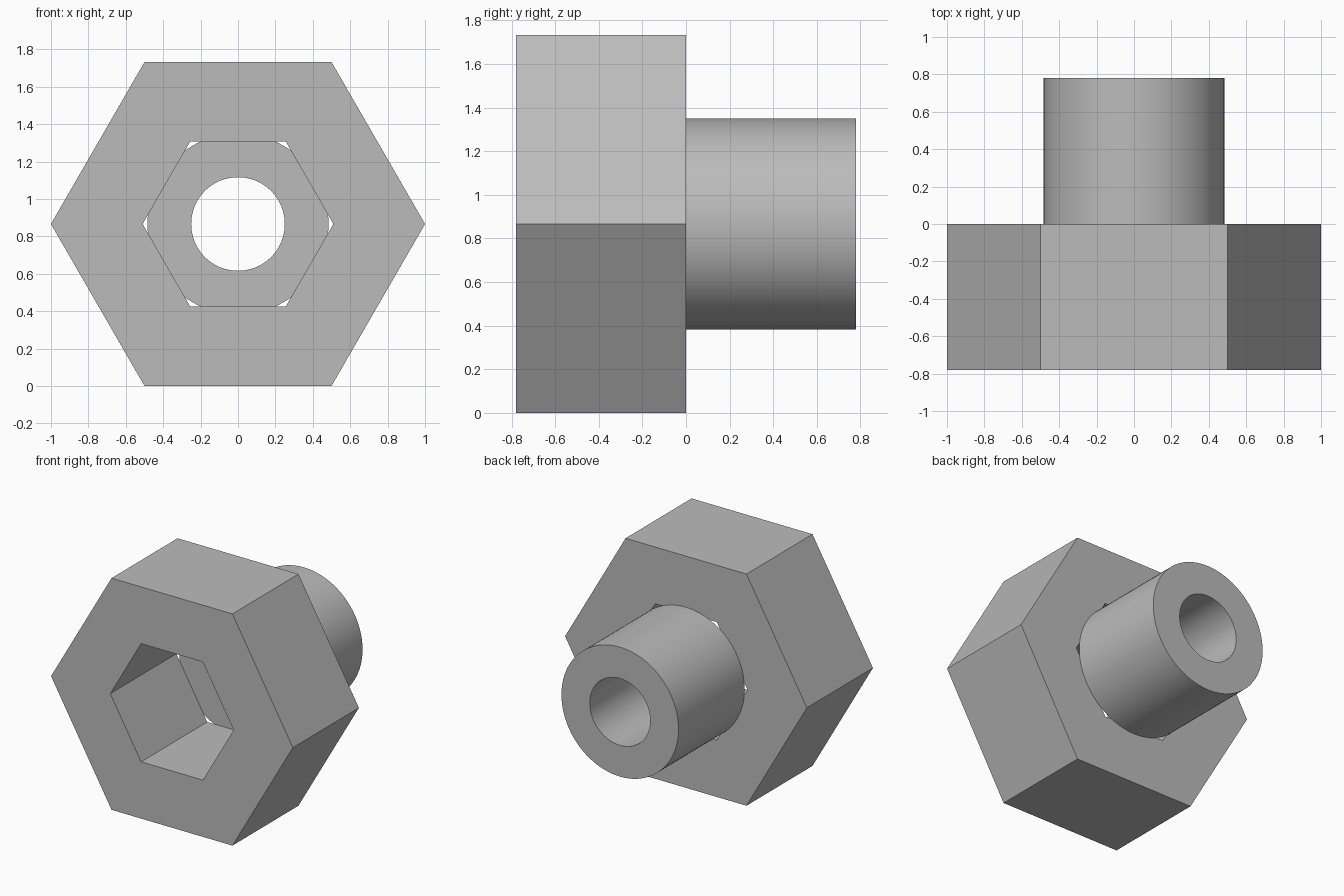
import bpy
import bmesh
from math import cos, sin, tau, radians

cube = bpy.data.objects.get("Cube")
if cube:
    bpy.data.objects.remove(cube, do_unlink=True)

CENTRE_Z = 0.866

metal = bpy.data.materials.new("plain grey")
metal.use_nodes = True
grey = (0.5, 0.5, 0.5, 1)
metal.diffuse_color = grey
metal.node_tree.nodes["Principled BSDF"].inputs["Base Color"].default_value = grey


def hollow_prism(name, sides, outer, inner, front, back, smooth=False):
    """Prism along y with a matching bore right through it."""
    bm = bmesh.new()
    loops = []
    for radius, y in ((outer, front), (outer, back), (inner, back), (inner, front)):
        loops.append([bm.verts.new((radius * cos(tau * i / sides), y,
                                    CENTRE_Z + radius * sin(tau * i / sides)))
                      for i in range(sides)])
    # Outer wall, back face, bore wall, front face
    for a, b in zip(loops, loops[1:] + loops[:1]):
        for i in range(sides):
            j = (i + 1) % sides
            bm.faces.new((a[i], a[j], b[j], b[i]))
    bmesh.ops.recalc_face_normals(bm, faces=bm.faces)
    mesh = bpy.data.meshes.new(name)
    bm.to_mesh(mesh)
    bm.free()
    mesh.materials.append(metal)
    part = bpy.data.objects.new(name, mesh)
    bpy.context.collection.objects.link(part)
    if smooth:
        bpy.ops.object.select_all(action="DESELECT")
        part.select_set(True)
        bpy.context.view_layer.objects.active = part
        bpy.ops.object.shade_smooth_by_angle(angle=radians(30))
    return part


# Six-sided head with a six-sided socket
hollow_prism("hex_head", 6, 1.0, 0.51, -0.78, 0.0)

# Round tube standing on the back of the head
hollow_prism("round_tube", 96, 0.484, 0.25, 0.0, 0.78, smooth=True)
